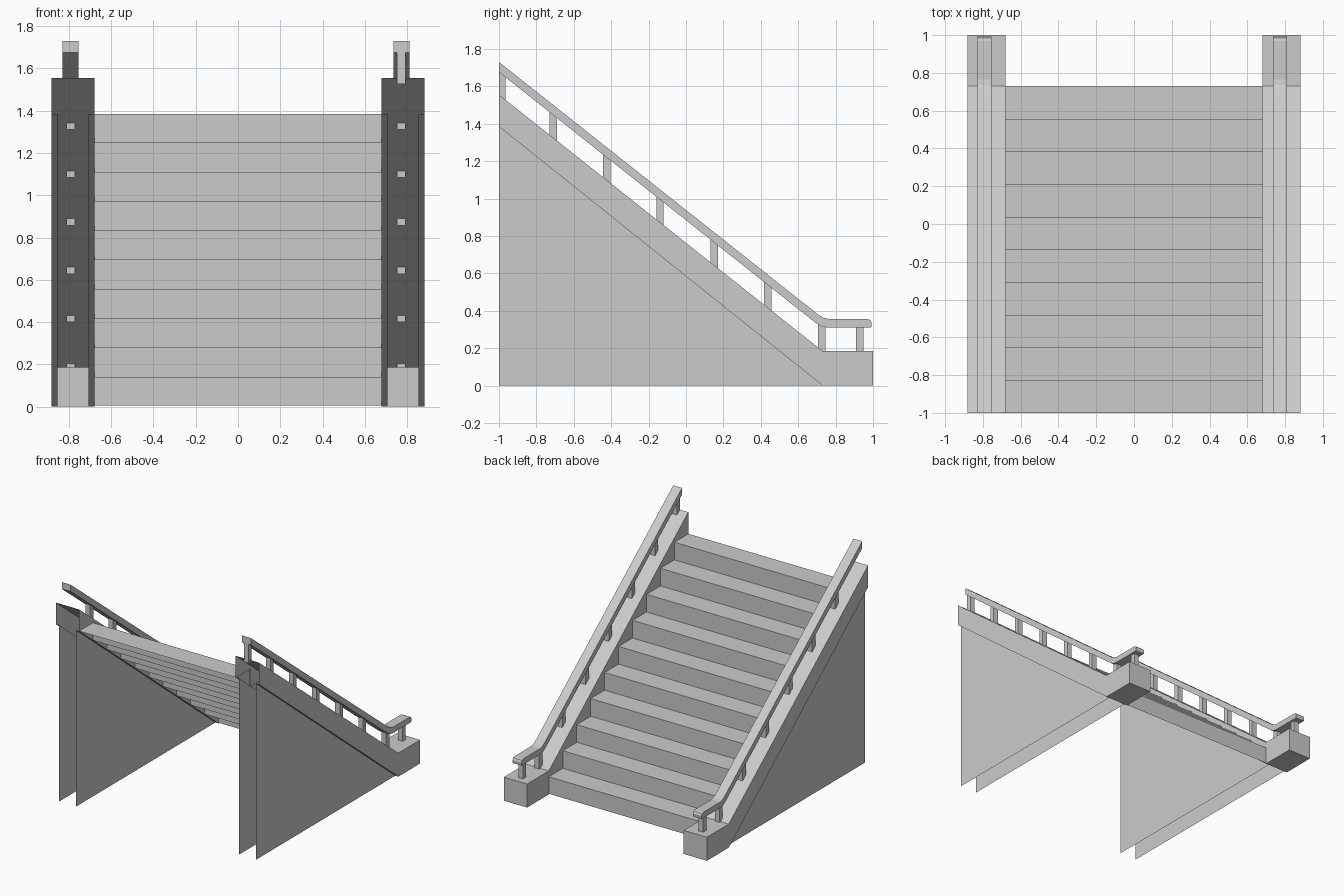
import bpy

if "Cube" in bpy.data.objects:
    bpy.data.objects.remove(bpy.data.objects["Cube"])

SLOPE = 1.37 / 1.73          # rise over run of the whole flight
Y0 = 0.73                    # foot of the flight


def make(name, verts, faces):
    mesh = bpy.data.meshes.new(name)
    mesh.from_pydata(verts, [], faces)
    mesh.update()
    obj = bpy.data.objects.new(name, mesh)
    bpy.context.collection.objects.link(obj)
    return obj


def extrude_x(name, profile, x0, x1, open_edges=(), caps=True, closed=True):
    """Sweep a (y, z) profile, counter-clockwise seen from +x, between x0 and x1."""
    n = len(profile)
    verts = [(x0, y, z) for y, z in profile] + [(x1, y, z) for y, z in profile]
    faces = []
    for i in range(n if closed else n - 1):
        if i not in open_edges:
            j = (i + 1) % n
            faces.append((i, j, j + n, i + n))
    if caps:
        faces += [tuple(reversed(range(n))), tuple(range(n, 2 * n))]
    return make(name, verts, faces)


def slope_top(y):
    return max(0.185, 1.555 - SLOPE * (y + 1))


def rail_under(y):
    return max(0.312, 1.678 - SLOPE * (y + 1))


# Stair treads and risers: one folded sheet, open underneath
run, rise = 0.173, 0.1385
steps = [(Y0, 0.005)]
for i in range(10):
    steps.append((Y0 - run * i, rise * (i + 1)))
    steps.append((Y0 - run * (i + 1), rise * (i + 1)))
extrude_x("stair_steps", steps, -0.682, 0.682, caps=False, closed=False)

stringer_profile = [(-1, 1.385), (Y0, 0), (1, 0), (1, 0.185), (Y0, 0.185), (-1, 1.555)]
rail_profile = [(-1, 1.676), (0.69, 0.338), (0.72, 0.318), (0.755, 0.31), (0.99, 0.31),
                (0.993, 0.335), (0.985, 0.35), (0.97, 0.356), (0.765, 0.356),
                (0.735, 0.363), (0.705, 0.381), (-1, 1.73)]
baluster_y = [-0.982, -0.711, -0.425, -0.139, 0.15, 0.438, 0.725, 0.928]

for side, s, rail_x in (("left", -1, -0.792), ("right", 1, 0.773)):
    # Stringer shell: hollow, open at the upper end and below the slope
    a, b = sorted((s * 0.68, s * 0.882))
    extrude_x(side + "_stringer", stringer_profile, a, b, open_edges=(0, 5))

    # Lips under the stringer and the thin wall panels hanging from them
    for label, outer, inner, nx in (("low_x", a, a + 0.027, -1), ("high_x", b, b - 0.027, 1)):
        extrude_x(f"{side}_{label}_lip", [(-1, 1.385), (Y0, 0)],
                  min(outer, inner), max(outer, inner), caps=False, closed=False)
        tri = (0, 1, 2) if nx > 0 else (2, 1, 0)
        make(f"{side}_{label}_wall_panel",
             [(inner, -1, 0), (inner, Y0, 0), (inner, -1, 1.385)], [tri])

    # Handrail
    extrude_x(side + "_handrail", rail_profile, rail_x - 0.038, rail_x + 0.038)

    # Balusters (the left rail has none at the very top)
    for k, y in enumerate(baluster_y):
        if s < 0 and k == 0:
            continue
        h = 0.018 if k == 0 else 0.02
        p = [(y - h, slope_top(y + h)), (y + h, slope_top(y + h)),
             (y + h, rail_under(y + h)), (y - h, rail_under(y - h))]
        extrude_x(f"{side}_baluster_{k}", p, rail_x - 0.02, rail_x + 0.02)
